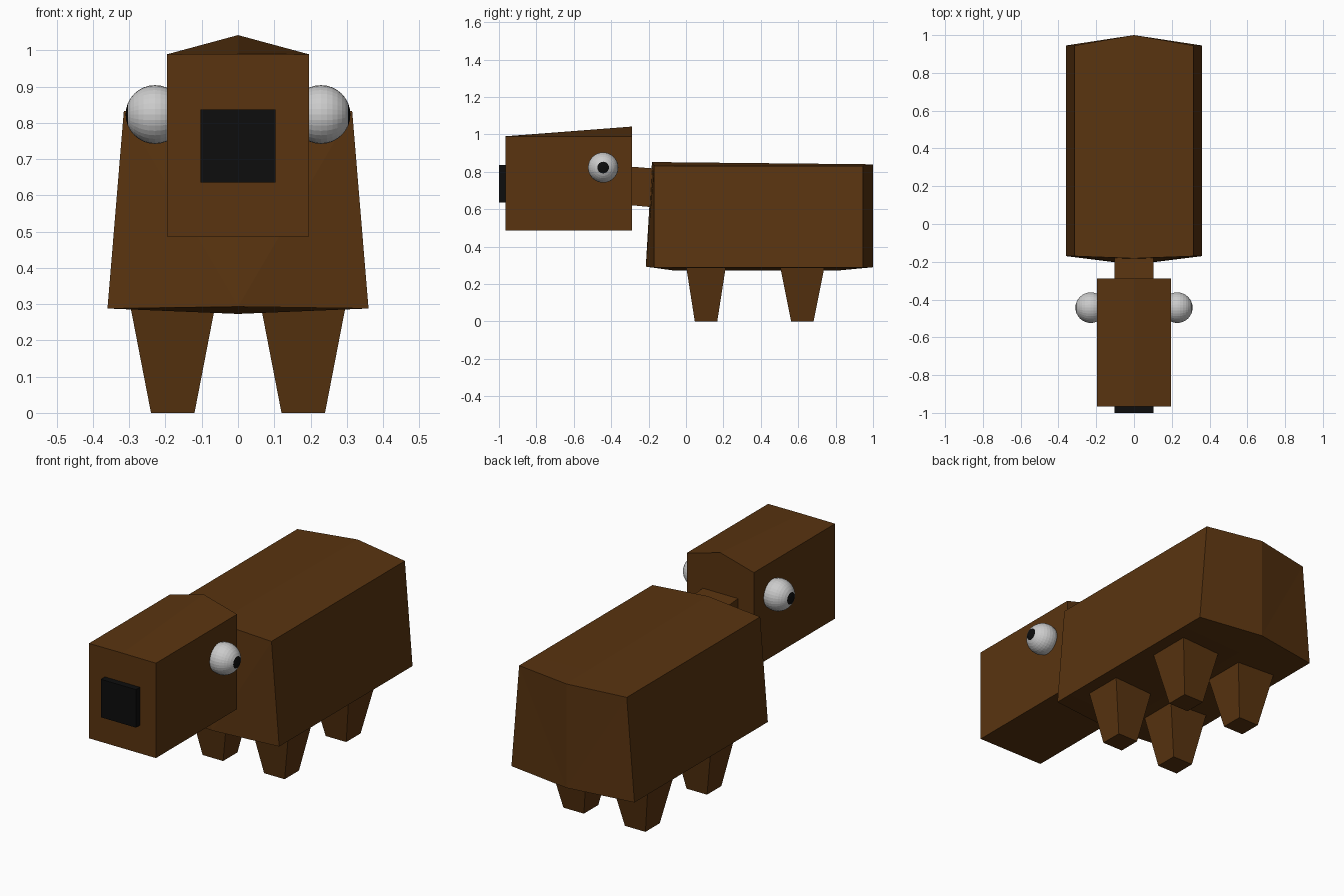
import bpy, math
from mathutils import Matrix

if "Cube" in bpy.data.objects:
    bpy.data.objects.remove(bpy.data.objects["Cube"])


def material(name, rgb):
    m = bpy.data.materials.new(name)
    m.diffuse_color = (*rgb, 1)
    m.use_nodes = True
    m.node_tree.nodes["Principled BSDF"].inputs["Base Color"].default_value = m.diffuse_color
    return m


brown = material("brown", (0.1, 0.034, 0.005))
black = material("black", (0.004, 0.004, 0.004))


def loft(name, rings, mat):
    """Skin equal-length rings of points and cap both ends."""
    n = len(rings[0])
    faces = [tuple(reversed(range(n))), tuple(range(n * (len(rings) - 1), n * len(rings)))]
    for k in range(len(rings) - 1):
        for i in range(n):
            a, b = k * n + i, k * n + (i + 1) % n
            faces.append((a, b, b + n, a + n))
    me = bpy.data.meshes.new(name)
    me.from_pydata([p for r in rings for p in r], [], faces)
    import_bm = bmesh.new()
    import_bm.from_mesh(me)
    # outward normals; bent faces become triangles
    bmesh.ops.triangulate(import_bm, faces=[f for f in import_bm.faces if len(f.verts) > 4])
    bmesh.ops.recalc_face_normals(import_bm, faces=import_bm.faces)
    import_bm.to_mesh(me)
    import_bm.free()
    me.materials.append(mat)
    ob = bpy.data.objects.new(name, me)
    bpy.context.collection.objects.link(ob)
    return ob


import bmesh


def rect_y(hx, y, z0, z1):
    return [(-hx, y, z0), (hx, y, z0), (hx, y, z1), (-hx, y, z1)]


def rect_z(cx, cy, hx, hy, z):
    return [(cx - hx, cy - hy, z), (cx + hx, cy - hy, z), (cx + hx, cy + hy, z), (cx - hx, cy + hy, z)]


# body: sections with a ridge on top and a keel below, ends bulging at the middle
def section(side_y, top_y, keel_y, ridge_z, keel_z):
    return [(-0.36, side_y, 0.288), (0, keel_y, keel_z), (0.36, side_y, 0.288),
            (0.315, side_y, 0.832), (0, top_y, ridge_z), (-0.315, side_y, 0.832)]


loft("body", [section(-0.17, -0.182, -0.215, 0.853, 0.293),
              section(-0.07, -0.07, -0.07, 0.851, 0.273),
              section(0.82, 0.82, 0.82, 0.842, 0.273),
              section(0.945, 1.0, 1.0, 0.84, 0.29)], brown)


# head: box whose top rises to a ridge at the back
def head_ring(y, ridge):
    return [(-0.196, y, 0.487), (0.196, y, 0.487), (0.196, y, 0.989), (0, y, ridge), (-0.196, y, 0.989)]


loft("head", [head_ring(-0.966, 0.99), head_ring(-0.288, 1.042)], brown)
loft("neck", [rect_y(0.103, -0.30, 0.622, 0.828), rect_y(0.103, -0.15, 0.608, 0.816)], brown)
loft("nose", [rect_y(0.103, -1.0, 0.636, 0.837), rect_y(0.103, -0.95, 0.636, 0.837)], black)

# tapered legs
for end, y, top in (("front", 0.107, 0.107), ("back", 0.622, 0.12)):
    for side, x in (("left", 0.18), ("right", -0.18)):
        loft(f"{end}_{side}_leg", [rect_z(x, y, 0.06, 0.06, 0),
                                   rect_z(x, y, 0.118, top, 0.30)], brown)

# eyes: sphere poles face outward and carry the pupils
for side, s in (("left", 1), ("right", -1)):
    me = bpy.data.meshes.new(f"{side}_eye")
    bm = bmesh.new()
    bmesh.ops.create_uvsphere(bm, u_segments=32, v_segments=16, radius=0.081,
                              matrix=Matrix.Rotation(s * math.pi / 2, 4, 'Y'))
    for f in bm.faces:
        f.material_index = int(s * f.calc_center_median().x > 0.081 * math.cos(math.radians(22.5)))
    bm.to_mesh(me)
    bm.free()
    me.materials.append(None)
    me.materials.append(black)
    ob = bpy.data.objects.new(f"{side}_eye", me)
    ob.location = (s * 0.229, -0.443, 0.823)
    bpy.context.collection.objects.link(ob)
